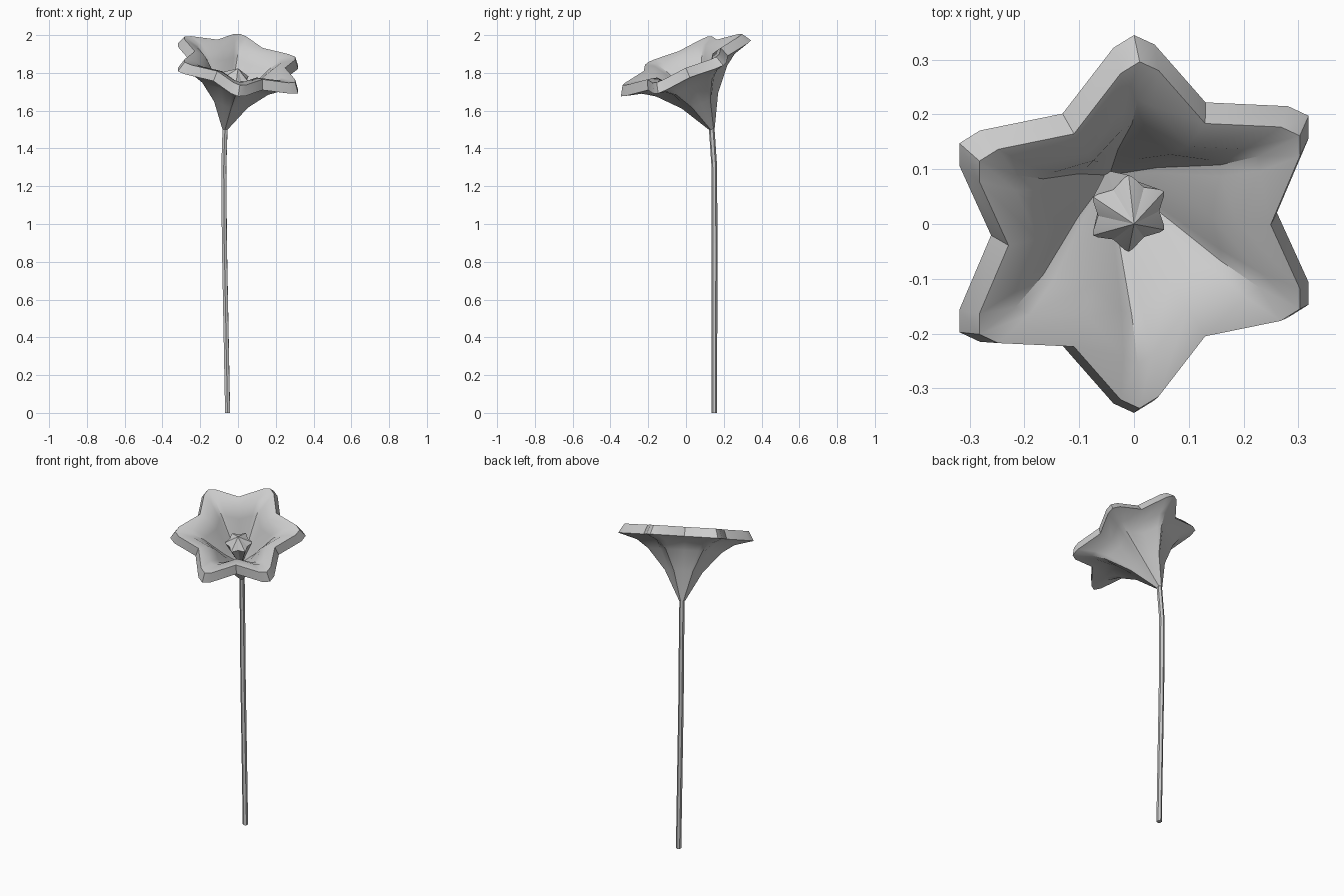
import bpy, bmesh, math
from mathutils import Vector, Matrix

if "Cube" in bpy.data.objects:
    bpy.data.objects.remove(bpy.data.objects["Cube"])

# Flower frame: axis tilted to the front, centre of the rim as origin
n = Vector((0.2175, -0.43, 1)).normalized()
e2 = Vector((0, 0.345, 0.148)).normalized()
e1 = e2.cross(n).normalized()
e2 = n.cross(e1)
frame = Matrix((e1, e2, n)).transposed().to_4x4()
frame.translation = (0, 0, 1.824)


def star_loft(name, profile, smooth_angle):
    """Loft six-pointed rings: (height, tip radius, valley ratio); radius 0 is a point."""
    bm = bmesh.new()
    rings = []
    for h, r, valley in profile:
        if r == 0:
            rings.append([bm.verts.new((0, 0, h))] * 24)
            continue
        ring = []
        for p in range(6):
            for off, s in ((-6.2, 0.947), (0, 1), (6.2, 0.947), (30, valley)):
                a = math.radians(90 + 60 * p + off)
                ring.append(bm.verts.new((r * s * math.cos(a), r * s * math.sin(a), h)))
        rings.append(ring)
    for a, b in zip(rings, rings[1:]):
        for i in range(24):
            j = (i + 1) % 24
            bm.faces.new(list(dict.fromkeys((a[i], a[j], b[j], b[i]))))
    bmesh.ops.recalc_face_normals(bm, faces=bm.faces)
    me = bpy.data.meshes.new(name)
    bm.to_mesh(me)
    bm.free()
    ob = bpy.data.objects.new(name, me)
    bpy.context.collection.objects.link(ob)
    ob.matrix_world = frame
    bpy.context.view_layer.objects.active = ob
    ob.select_set(True)
    bpy.ops.object.shade_smooth_by_angle(angle=math.radians(smooth_angle))
    ob.select_set(False)
    return ob


# Trumpet blossom: outside from the neck up to the rim, then back down inside
star_loft("blossom", [
    (-0.36, 0, 0.87), (-0.355, 0.016, 0.87), (-0.19, 0.105, 0.85),
    (-0.075, 0.205, 0.75), (-0.03, 0.27, 0.709),
    (0.0, 0.375, 0.709), (0.052, 0.344, 0.709),
    (0.035, 0.262, 0.709), (-0.02, 0.19, 0.75),
    (-0.15, 0.085, 0.85), (-0.23, 0, 0.87)], 35)

# Star-shaped pistil in the throat
star_loft("pistil", [
    (0.0, 0, 0.75), (-0.05, 0.076, 0.75), (-0.22, 0.012, 0.8), (-0.23, 0, 0.8)], 15)

# Stem
cu = bpy.data.curves.new("stem", 'CURVE')
cu.dimensions = '3D'
cu.bevel_depth = 0.015
cu.bevel_resolution = 1
cu.use_fill_caps = True
path = [(-0.055, 0.15, 0), (-0.072, 0.151, 0.9), (-0.075, 0.15, 1.3), (-0.068, 0.135, 1.52)]
sp = cu.splines.new('POLY')
sp.points.add(len(path) - 1)
for pt, co in zip(sp.points, path):
    pt.co = (*co, 1)
sp.use_smooth = False
stem = bpy.data.objects.new("stem", cu)
bpy.context.collection.objects.link(stem)
